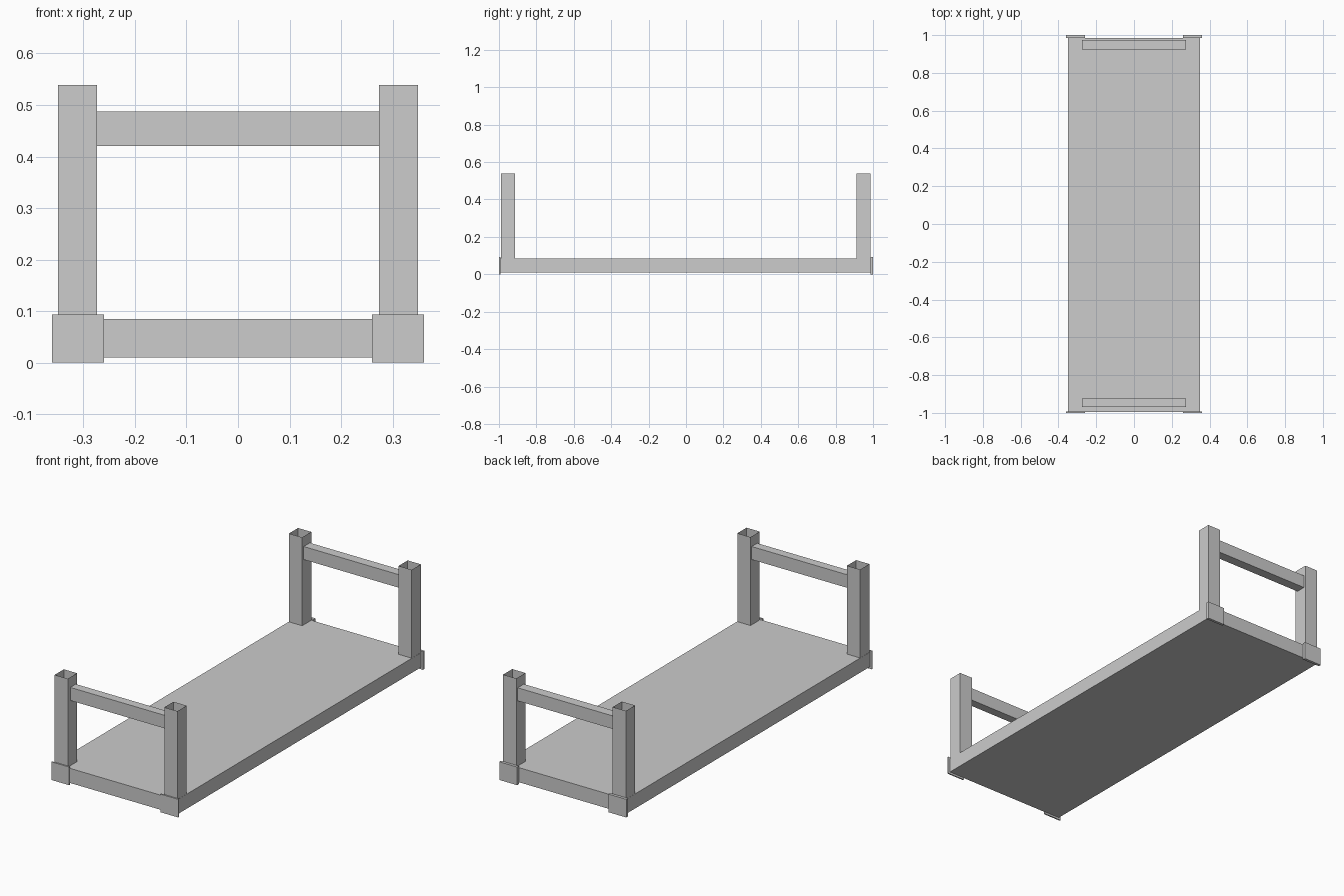
import bpy
import bmesh

old = bpy.data.objects.get("Cube")
if old:
    bpy.data.objects.remove(old, do_unlink=True)

# Single grey finish
grey = bpy.data.materials.new("light_grey")
grey.use_nodes = True
colour = (0.604, 0.604, 0.604, 1)
grey.diffuse_color = colour
grey.node_tree.nodes["Principled BSDF"].inputs["Base Color"].default_value = colour


def box(name, low, high, open_top=False):
    """Box between two corners; open_top gives a thin open tube."""
    bm = bmesh.new()
    bmesh.ops.create_cube(bm, size=1)
    for v in bm.verts:
        v.co = [lo if c < 0 else hi for c, lo, hi in zip(v.co, low, high)]
    if open_top:
        caps = [f for f in bm.faces if abs(f.normal.z) > 0.5]
        bmesh.ops.delete(bm, geom=caps, context='FACES_ONLY')
    mesh = bpy.data.meshes.new(name)
    bm.to_mesh(mesh)
    bm.free()
    mesh.materials.append(grey)
    obj = bpy.data.objects.new(name, mesh)
    bpy.context.collection.objects.link(obj)
    return obj


# Flat bed
box("deck", (-0.35, -0.995, 0.01), (0.35, 0.986, 0.085))

# Per end: post, rail and corner plate ranges along y
ends = {
    "front": ((-0.99, -0.915), (-0.97, -0.925), (-1.0, -0.993)),
    "back": ((0.912, 0.986), (0.925, 0.975), (0.986, 1.0)),
}
for end, (post, rail, plate) in ends.items():
    # Cross rail between the posts
    box(end + "_rail", (-0.274, rail[0], 0.42), (0.274, rail[1], 0.487))
    for side, s in (("left", 1), ("right", -1)):
        # Hollow upright post
        x0, x1 = sorted((s * 0.274, s * 0.349))
        box(f"{end}_{side}_post", (x0, post[0], 0.085), (x1, post[1], 0.539), True)
        # Corner plate on the end of the deck
        x0, x1 = sorted((s * 0.26, s * 0.361))
        box(f"{end}_{side}_corner_plate", (x0, plate[0], 0), (x1, plate[1], 0.093))
